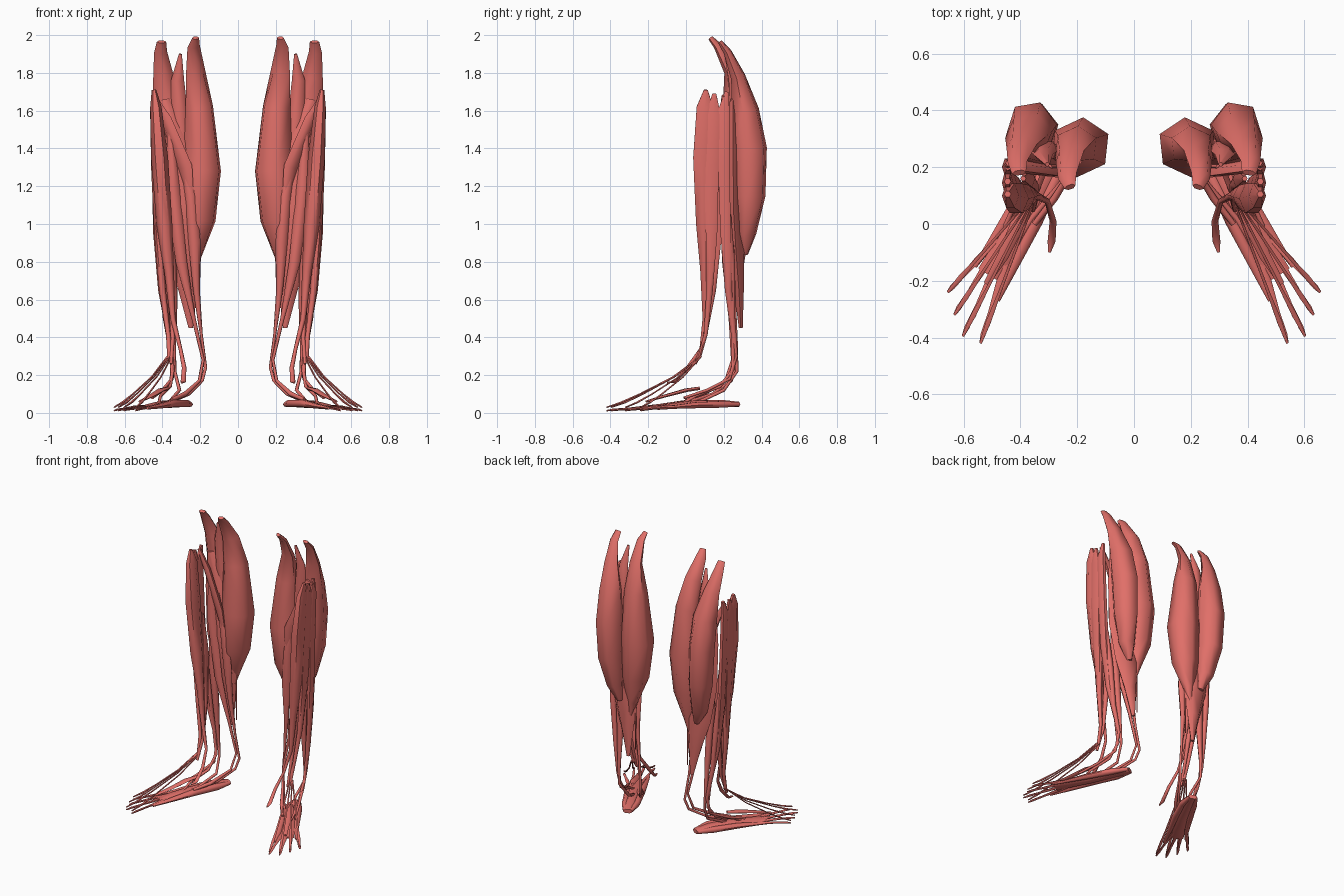
import bpy, bmesh, math
from mathutils import Vector

mat = bpy.data.materials.new("muscle_red")
mat.diffuse_color = (0.75, 0.16, 0.14, 1)


def muscle(name, stations, az=0, sides=6):
    """Loft elliptical rings along stations (x, y, z, half width, half depth); mirrored to both legs."""
    bm = bmesh.new()
    pts = [Vector(s[:3]) for s in stations]
    rings = []
    for i, s in enumerate(stations):
        t = (pts[min(i + 1, len(pts) - 1)] - pts[max(i - 1, 0)]).normalized()
        u = Vector((math.cos(math.radians(az)), math.sin(math.radians(az)), 0))
        u = (u - t * u.dot(t)).normalized()
        v = t.cross(u)
        a, b = s[3], s[-1]
        rings.append([bm.verts.new(pts[i] + u * a * math.cos(k * math.tau / sides)
                                   + v * b * math.sin(k * math.tau / sides)) for k in range(sides)])
    for r, q in zip(rings, rings[1:]):
        for k in range(sides):
            n = (k + 1) % sides
            bm.faces.new((r[k], r[n], q[n], q[k]))
    bm.faces.new(rings[0][::-1])
    bm.faces.new(rings[-1])
    bmesh.ops.recalc_face_normals(bm, faces=bm.faces)
    for f in bm.faces:
        f.smooth = True
    me = bpy.data.meshes.new(name)
    bm.to_mesh(me)
    bm.free()
    me.set_sharp_from_angle(angle=math.radians(65))
    me.materials.append(mat)
    ob = bpy.data.objects.new(name, me)
    bpy.context.collection.objects.link(ob)
    ob.modifiers.new("both_legs", 'MIRROR').use_mirror_merge = False


# Calf: two heads, the deep broad muscle and the slim strap between
muscle("inner_calf_head", [
    (.225, .13, 1.985, .02, .012), (.235, .17, 1.94, .035, .02), (.225, .24, 1.81, .055, .035),
    (.205, .27, 1.62, .08, .075), (.19, .27, 1.28, .11, .105), (.205, .27, 1.02, .095, .085),
    (.225, .28, .84, .04, .035), (.235, .29, .74, .01)], az=-25)
muscle("outer_calf_head", [
    (.405, .18, 1.965, .025, .012), (.41, .22, 1.91, .035, .022), (.395, .275, 1.78, .055, .04),
    (.37, .315, 1.6, .085, .075), (.36, .335, 1.4, .09, .1), (.35, .335, 1.15, .085, .092),
    (.33, .32, .95, .06, .055), (.30, .31, .84, .02)], az=-10)
muscle("deep_calf", [
    (.39, .25, 1.66, .025, .02), (.34, .25, 1.42, .09, .045), (.30, .25, 1.1, .12, .06),
    (.285, .265, .85, .095, .05), (.265, .28, .65, .05, .03), (.25, .29, .45, .012)])
muscle("calf_strap", [
    (.305, .21, 1.9, .008), (.32, .245, 1.76, .035, .022), (.31, .26, 1.58, .045, .035),
    (.26, .25, 1.2, .015), (.205, .27, .8, .006), (.205, .275, .5, .003)])
muscle("knee_back_strap", [
    (.445, .20, 1.68, .012), (.38, .20, 1.55, .035, .02), (.28, .19, 1.3, .045, .02),
    (.24, .20, 1.1, .01)], az=30)

# Shin front, with its tendon to the inner foot
muscle("shin_front", [
    (.445, .105, 1.71, .012), (.435, .10, 1.62, .03, .05), (.415, .09, 1.35, .045, .06),
    (.39, .095, 1.0, .042, .048), (.365, .10, .75, .026, .028), (.345, .10, .5, .014),
    (.305, .08, .34, .01), (.285, .01, .24, .012), (.29, -.06, .165, .014, .008),
    (.298, -.10, .16, .005)])
muscle("toe_lifter", [
    (.445, .15, 1.69, .012), (.445, .145, 1.58, .02, .045), (.435, .135, 1.3, .025, .045),
    (.42, .135, .95, .024, .035), (.40, .125, .65, .018, .02), (.37, .105, .42, .012),
    (.36, .07, .29, .014, .01)])
muscle("big_toe_lifter", [
    (.39, .16, 1.25, .01), (.37, .16, .95, .022, .035), (.355, .14, .65, .018, .022),
    (.345, .10, .4, .011), (.355, .05, .26, .009)])

# Outer side muscles passing behind the outer ankle
muscle("outer_long", [
    (.44, .215, 1.70, .012), (.445, .20, 1.6, .02, .035), (.435, .20, 1.3, .022, .035),
    (.425, .21, .95, .024, .032), (.405, .225, .65, .018, .022), (.365, .25, .4, .011),
    (.345, .25, .23, .01), (.36, .18, .14, .01), (.41, .05, .09, .009), (.42, -.02, .05, .008)])
muscle("outer_short", [
    (.42, .23, 1.05, .01), (.405, .235, .8, .022, .028), (.38, .245, .5, .018),
    (.35, .265, .3, .011), (.35, .23, .18, .01), (.40, .11, .12, .009), (.455, -.01, .08, .008)])

# Deep flexors; two loop behind the inner ankle
muscle("deep_inner_flexor", [
    (.30, .20, 1.4, .012), (.25, .20, 1.15, .03, .025), (.23, .21, .9, .032, .025),
    (.22, .23, .65, .018), (.195, .245, .42, .008), (.172, .26, .24, .009), (.19, .24, .17, .009),
    (.26, .14, .10, .009), (.36, .02, .06, .011), (.45, -.12, .035, .012, .007)])
muscle("deep_middle_flexor", [
    (.36, .20, 1.5, .015), (.345, .20, 1.2, .035, .028), (.30, .21, .8, .03, .022),
    (.235, .235, .5, .011), (.185, .245, .28, .008), (.205, .21, .17, .009), (.28, .09, .10, .013),
    (.35, .0, .07, .01)])
muscle("deep_outer_flexor", [
    (.37, .23, 1.2, .012), (.36, .23, .9, .032, .028), (.345, .245, .6, .025, .022),
    (.34, .265, .35, .012), (.335, .27, .22, .009), (.31, .20, .12, .01), (.37, .05, .05, .01)])

# Sole of the foot: three flat bands from the heel
muscle("sole_middle", [
    (.265, .275, .045, .03, .016), (.31, .18, .05, .04, .022), (.39, .02, .045, .042, .022),
    (.46, -.10, .035, .045, .014), (.51, -.18, .027, .045, .006)], az=30)
muscle("sole_inner", [
    (.25, .265, .045, .012), (.275, .16, .05, .022, .022), (.345, .01, .05, .024, .022),
    (.42, -.14, .035, .018, .014), (.48, -.27, .025, .008)], az=30)
muscle("sole_outer", [
    (.285, .28, .045, .012), (.345, .19, .045, .022, .02), (.435, .04, .04, .02, .018),
    (.505, -.07, .03, .014, .01), (.56, -.15, .022, .007)], az=30)
muscle("foot_top_short", [
    (.37, .07, .13, .01), (.41, .0, .12, .025, .01), (.46, -.11, .09, .02, .008),
    (.52, -.21, .06, .01, .005)], az=30)

# Toe tendons, above and below
toes = [(.54, -.42), (.602, -.395), (.632, -.32), (.655, -.24)]
for i, (tx, ty) in enumerate(toes):
    sx = .352 + .007 * i
    along = lambda f, z, a, b: (sx + (tx - sx) * f, .08 + (ty - .08) * f, z, a, b)
    muscle(f"upper_toe_tendon_{i + 1}", [
        along(0, .30, .005, .005), along(.3, .19, .005, .004), along(.65, .1, .006, .004),
        along(.85, .055, .01, .005), along(1, .03, .005, .004)], az=30, sides=5)
    bx, by = .455 + .022 * i, -.15 + .018 * i
    mix = lambda f, z, a, b: (bx + (tx - bx) * f, by + (ty - by) * f, z, a, b)
    muscle(f"lower_toe_tendon_{i + 1}", [
        mix(-.3, .035, .008, .008), mix(.2, .03, .013, .009), mix(.6, .022, .008, .006),
        mix(.88, .017, .01, .006), mix(1, .012, .005, .004)], az=30, sides=5)
